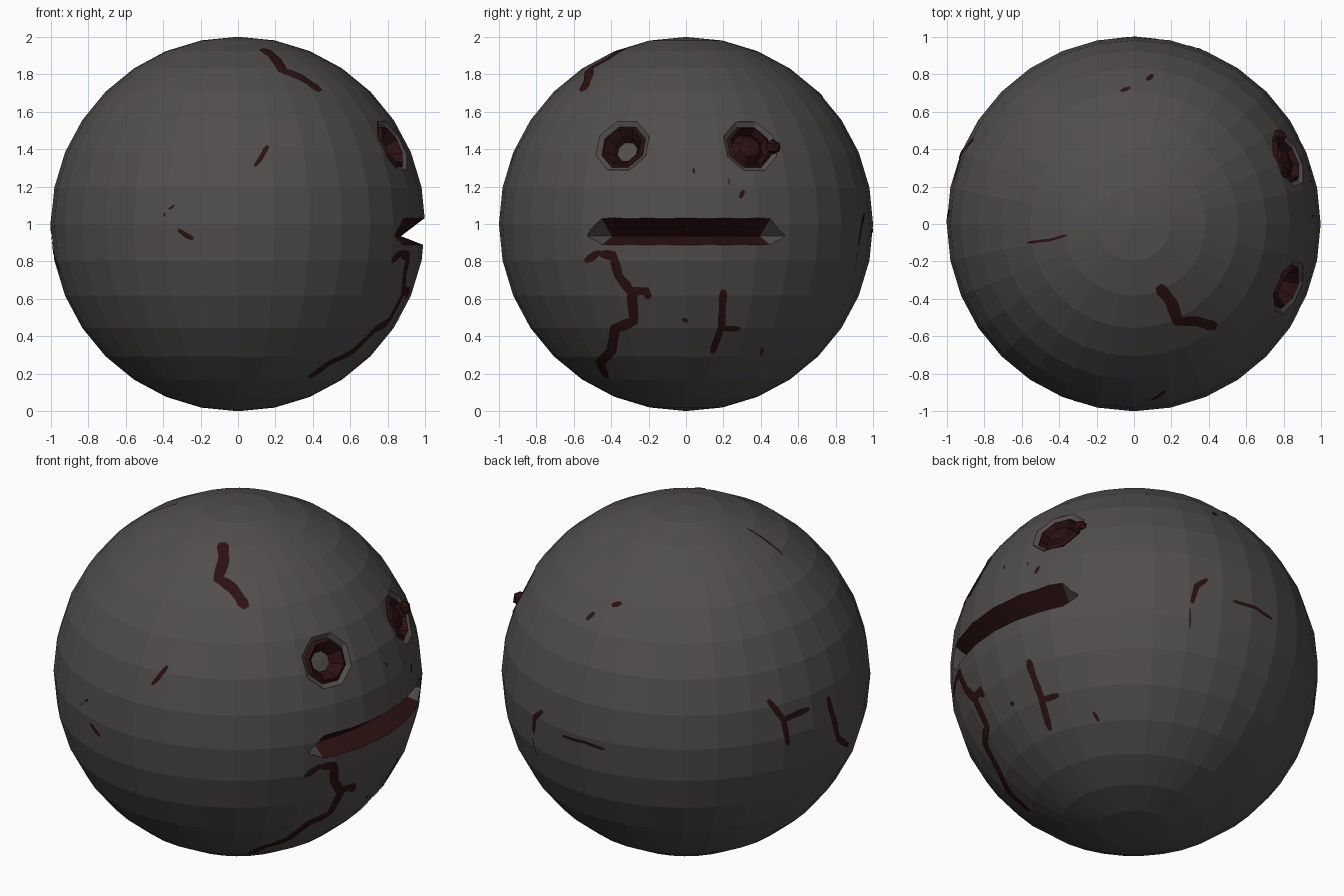
import bpy, bmesh, math, random
from mathutils import Vector
from mathutils.bvhtree import BVHTree

if "Cube" in bpy.data.objects:
    bpy.data.objects.remove(bpy.data.objects["Cube"])

random.seed(3)
C = Vector((0, 0, 1))


def material(name, rgb):
    m = bpy.data.materials.new(name)
    m.diffuse_color = (*rgb, 1)
    m.use_nodes = True
    m.node_tree.nodes["Principled BSDF"].inputs["Base Color"].default_value = m.diffuse_color
    return m


GREY = material("dark stone grey", (0.082, 0.076, 0.074))
RED = material("dried dark red", (0.024, 0.0055, 0.0055))


def make(name, bm, mats):
    me = bpy.data.meshes.new(name)
    bm.to_mesh(me)
    bm.free()
    for m in mats:
        me.materials.append(m)
    ob = bpy.data.objects.new(name, me)
    bpy.context.collection.objects.link(ob)
    return ob


def rings_mesh(rings, cap=True):
    """Join a list of closed point loops into a (capped) tube."""
    bm = bmesh.new()
    vs = [[bm.verts.new(p) for p in r] for r in rings]
    n = len(rings[0])
    for a, b in zip(vs, vs[1:]):
        for k in range(n):
            bm.faces.new((a[k], a[(k + 1) % n], b[(k + 1) % n], b[k]))
    if cap:
        bm.faces.new(vs[0])
        bm.faces.new(vs[-1])
        bmesh.ops.recalc_face_normals(bm, faces=bm.faces)
    return bm


def eye_ring(axis, r, h):
    """Octagon of radius r, at height h along an axis from the ball centre."""
    u = Vector((-axis.y, axis.x, 0)).normalized()
    v = axis.cross(u)
    return [C + axis * h + (u * math.cos(a) + v * math.sin(a)) * r
            for a in (math.pi / 8 + k * math.pi / 4 for k in range(8))]


# Ball
bm = bmesh.new()
bmesh.ops.create_uvsphere(bm, u_segments=32, v_segments=16, radius=1)
bmesh.ops.translate(bm, verts=bm.verts, vec=C)
surface = BVHTree.FromBMesh(bm)
ball = make("ball", bm, [GREY, RED])

# Eye sockets and mouth notch cut from the ball
eyes = {"right_eye": Vector((0.84, -0.345, 0.425)).normalized(),
        "left_eye": Vector((0.84, 0.35, 0.425)).normalized()}
cutters = []
for name, ax in eyes.items():
    bm = rings_mesh([eye_ring(ax, 0.155, 0.85), eye_ring(ax, 0.155, 1.1)])
    cutters.append(make(name + "_cutter", bm, []))

sections = []
for deg, s in [(-32, 0.35), (-27, 1), (-18, 1), (-9, 1), (0, 1), (9, 1), (18, 1), (27, 1), (32, 0.35)]:
    a = math.radians(deg)
    inner = 0.87 if s == 1 else 0.97
    sections.append([(r * math.cos(a), r * math.sin(a), 0.935 + dz * s)
                     for r, dz in ((inner, 0), (1.1, 0.175), (1.1, -0.09))])
cutters.append(make("mouth_cutter", rings_mesh(sections), []))

for c in cutters:
    c.hide_render = True
    mod = ball.modifiers.new(c.name, 'BOOLEAN')
    mod.operation = 'DIFFERENCE'
    mod.solver = 'EXACT'
    mod.object = c
dg = bpy.context.evaluated_depsgraph_get()
ball.data = bpy.data.meshes.new_from_object(ball.evaluated_get(dg))
ball.modifiers.clear()
for c in cutters:
    bpy.data.objects.remove(c)
ball.data.materials.clear()
for m in (GREY, RED):
    ball.data.materials.append(m)
for p in ball.data.polygons:
    c = p.center
    az = abs(math.degrees(math.atan2(c.y, c.x)))
    p.material_index = int((c - C).length < 0.965 and c.z < 1.2 and az < 27.5)
    p.use_smooth = False

# Eyes: grey rim, red ring, then a grey pupil or a red bulge
profiles = {
    "right_eye": [(0.155, 0.985), (0.128, 0.968), (0.108, 0.985), (0.08, 0.95), (0.058, 0.91), (0.001, 0.915)],
    "left_eye": [(0.155, 0.985), (0.128, 0.968), (0.112, 0.985), (0.09, 0.94), (0.06, 0.975), (0.001, 0.985)]}
for name, prof in profiles.items():
    bm = rings_mesh([eye_ring(eyes[name], r, h) for r, h in prof], cap=False)
    bm.faces.ensure_lookup_table()
    for i, f in enumerate(bm.faces):
        band = i // 8
        f.material_index = 0 if band == 0 or (band == 4 and name == "right_eye") else 1
    make(name, bm, [GREY, RED])

# Small lump on the outer edge of the bulging eye
bm = bmesh.new()
bmesh.ops.create_icosphere(bm, subdivisions=1, radius=0.045)
bmesh.ops.translate(bm, verts=bm.verts, vec=(0.77, 0.465, 1.41))
make("eye_lump", bm, [RED])


# Painted cracks: thin strips drawn in a view direction and laid on the ball
def view(azimuth, elevation):
    a, e = math.radians(azimuth), math.radians(elevation)
    h = Vector((math.cos(a), math.sin(a), 0))
    z = Vector((0, 0, 1))
    return (Vector((-h.y, h.x, 0)), z * math.cos(e) - h * math.sin(e),
            h * math.cos(e) + z * math.sin(e))


def on_ball(d):
    d = d.normalized()
    return surface.ray_cast(C + d * 2, -d)[0] + d * 0.004


cracks = bmesh.new()


def crack(vw, width, *pts):
    right, up, out = vw
    path = []
    pts = [Vector(p) for p in pts]
    for a, b in zip(pts, pts[1:]):
        n = max(2, int((b - a).length / 0.025))
        path += [a.lerp(b, i / n) for i in range(n)]
    path.append(pts[-1])
    dirs = [right * p.x + up * p.y + out * math.sqrt(max(0, 1 - p.length_squared)) for p in path]
    rows = []
    for i, d in enumerate(dirs):
        t = dirs[min(i + 1, len(dirs) - 1)] - dirs[max(i - 1, 0)]
        taper = 0.6 if i in (0, len(dirs) - 1) else random.uniform(0.9, 1.1)
        side = d.cross(t).normalized() * width / 2 * taper
        rows.append([cracks.verts.new(on_ball(d + side * k)) for k in (1, 0, -1)])
    for a, b in zip(rows, rows[1:]):
        for k in (0, 1):
            cracks.faces.new((a[k + 1], b[k + 1], b[k], a[k]))


face, front, top = view(0, 0), view(-90, 0), view(-90, 90)
back, under = view(125, 25), view(50, -31)

# Long drips below the mouth
crack(face, 0.055, (-.46, -.16), (-.39, -.17), (-.36, -.28), (-.29, -.37), (-.28, -.52),
      (-.38, -.56), (-.40, -.68), (-.46, -.74), (-.43, -.82))
crack(face, 0.04, (-.54, -.20), (-.46, -.15))
crack(face, 0.045, (-.30, -.36), (-.21, -.36), (-.20, -.40))
crack(face, 0.04, (.2, -.35), (.19, -.55), (.14, -.69))
crack(face, 0.035, (.19, -.56), (.29, -.56))
crack(face, 0.025, (-.02, -.51), (.01, -.52))
crack(face, 0.025, (.29, .14), (.31, .18))
crack(face, 0.012, (.04, .30), (.045, .27))
crack(face, 0.008, (.23, .24), (.23, .21))
# Crown and front
crack(top, 0.06, (.13, -.33), (.20, -.42), (.235, -.52), (.33, -.52), (.44, -.55))
crack(top, 0.014, (-.57, -.10), (-.45, -.085), (-.36, -.06))
crack(top, 0.03, (.07, .77), (.10, .80))
crack(top, 0.03, (-.07, .71), (-.02, .73))
crack(front, 0.025, (.09, .31), (.12, .35), (.16, .42))
crack(front, 0.025, (-.32, -.03), (-.28, -.06), (-.24, -.08))
crack(front, 0.014, (-.37, .08), (-.34, .10))
crack(front, 0.012, (-.395, .04), (-.39, .06))
# Back
crack(back, 0.035, (.446, -.152), (.53, -.26), (.555, -.397))
crack(back, 0.035, (.53, -.26), (.60, -.23), (.67, -.2))
crack(back, 0.035, (.772, -.136), (.826, -.36), (.88, -.4))
crack(under, 0.03, (.315, .39), (.34, .48), (.40, .52))
crack(under, 0.008, (.304, .36), (.304, .255))
crack(under, 0.02, (.54, .4), (.66, .36), (.75, .3))
crack(under, 0.02, (-.22, -.20), (-.19, -.25))
make("cracks", cracks, [RED])
